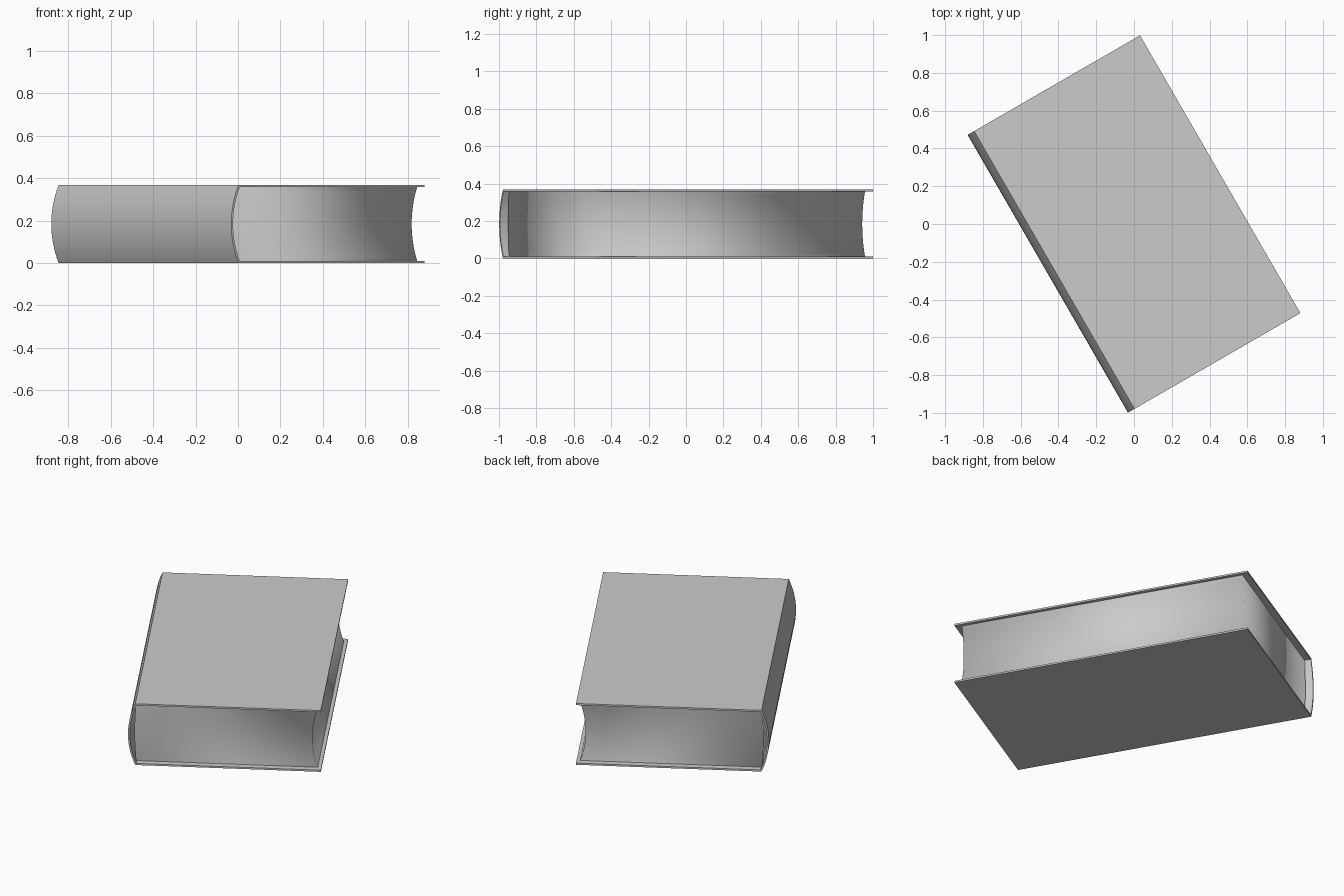
import bpy, bmesh, math

if "Cube" in bpy.data.objects:
    bpy.data.objects.remove(bpy.data.objects["Cube"])

H, T = 0.368, 0.01          # book thickness, board thickness
U0, U1 = -0.487, 0.527      # hinge and fore edge of the boards
N = 16
TILT = math.radians(30)


def arc(u, z0, z1, sag):
    """Shallow circular arc from (u, z0) to (u, z1), bulging by sag towards -u."""
    c = (z1 - z0) / 2
    r = (c * c + sag * sag) / (2 * sag)
    a = math.asin(c / r)
    pts = []
    for i in range(N + 1):
        t = -a + 2 * a * i / N
        pts.append((u - r * math.cos(t) + r - sag, (z0 + z1) / 2 + r * math.sin(t)))
    return pts


def ribbon(name, a, b, half, sharp_caps=False):
    """Solid between two (u, z) polylines, extruded along the book's height."""
    bm = bmesh.new()
    ring = lambda pts, v: [bm.verts.new((u, v, z)) for u, z in pts]
    a0, b0, a1, b1 = ring(a, -half), ring(b, -half), ring(a, half), ring(b, half)
    for p, q in ((a0, b0), (b0, b1), (b1, a1), (a1, a0)):
        for i in range(len(a) - 1):
            bm.faces.new((p[i], p[i + 1], q[i + 1], q[i]))
    caps = [bm.faces.new((a0[i], b0[i], b1[i], a1[i])) for i in (0, -1)]
    bmesh.ops.recalc_face_normals(bm, faces=bm.faces)
    for f in bm.faces:
        f.smooth = True
    if sharp_caps:
        for f in caps:
            f.smooth = False
            for e in f.edges:
                e.smooth = False
    me = bpy.data.meshes.new(name)
    bm.to_mesh(me)
    bm.free()
    ob = bpy.data.objects.new(name, me)
    ob.rotation_euler.z = TILT
    bpy.context.collection.objects.link(ob)
    return ob


# hard case: two boards joined by a rounded spine
outer = [(U1, 0)] + arc(U0, 0, H, 0.04) + [(U1, H)]
inner = [(U1, T)] + arc(U0 + 0.006, T, H - T, 0.036) + [(U1, H - T)]
case = ribbon("book_case", outer, inner, 0.849)
bpy.ops.object.select_all(action='DESELECT')
case.select_set(True)
bpy.context.view_layer.objects.active = case
bpy.ops.object.shade_smooth_by_angle(angle=math.radians(30))

# page block with hollow fore edge, softly shaded round its corners
ribbon("page_block", arc(-0.486, T, H - T, 0.008), arc(0.507, T, H - T, 0.03),
       0.8125, sharp_caps=True)
